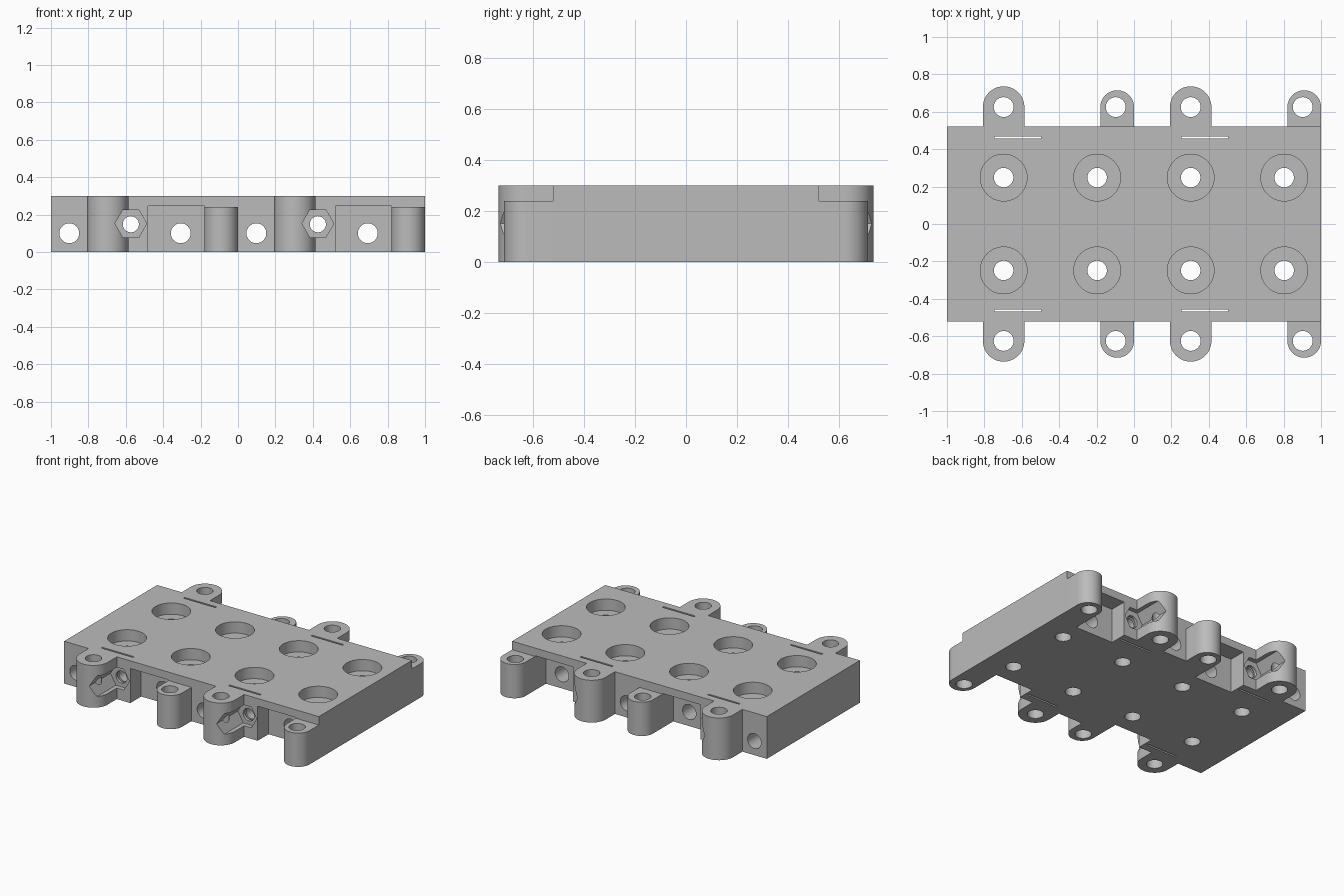
import bpy, bmesh, math
from mathutils import Matrix, Vector

cube = bpy.data.objects.get("Cube")
if cube:
    bpy.data.objects.remove(cube, do_unlink=True)

grey = bpy.data.materials.new("mid grey")
grey.use_nodes = True
COLOUR = (0.5, 0.5, 0.5, 1)
grey.diffuse_color = COLOUR
grey.node_tree.nodes["Principled BSDF"].inputs["Base Color"].default_value = COLOUR

HEIGHT, HALF_Y, LUG_Y = 0.3, 0.522, 0.625


def make(name, bm):
    bmesh.ops.recalc_face_normals(bm, faces=bm.faces)
    mesh = bpy.data.meshes.new(name)
    bm.to_mesh(mesh)
    bm.free()
    mesh.materials.append(grey)
    obj = bpy.data.objects.new(name, mesh)
    bpy.context.collection.objects.link(obj)
    return obj


def box(name, x0, x1, y0, y1, z0, z1):
    bm = bmesh.new()
    size = (x1 - x0, y1 - y0, z1 - z0)
    mid = Vector((x0 + x1, y0 + y1, z0 + z1)) / 2
    bmesh.ops.create_cube(bm, size=1, matrix=Matrix.Translation(mid) @ Matrix.Diagonal((*size, 1)))
    return make(name, bm)


def prism(name, centre, radius, length, sides=48, along_y=False, turn=0):
    bm = bmesh.new()
    m = Matrix.Translation(centre)
    if along_y:
        m = m @ Matrix.Rotation(math.pi / 2, 4, "X")
    m = m @ Matrix.Rotation(turn, 4, "Z")
    bmesh.ops.create_cone(bm, cap_ends=True, segments=sides, radius1=radius,
                          radius2=radius, depth=length, matrix=m)
    return make(name, bm)


def lug(name, x, radius, side, height):
    """Round-ended tab reaching out from a long side of the block."""
    bm = bmesh.new()
    n = 24
    outline = [(x + radius, 0.5), *[(x + radius * math.cos(math.pi * i / n),
               LUG_Y + radius * math.sin(math.pi * i / n)) for i in range(n + 1)],
               (x - radius, 0.5)]
    face = bm.faces.new([bm.verts.new((px, side * py, 0)) for px, py in outline])
    top = bmesh.ops.extrude_face_region(bm, geom=[face])["geom"]
    bmesh.ops.translate(bm, vec=(0, 0, height),
                        verts=[v for v in top if isinstance(v, bmesh.types.BMVert)])
    return make(name, bm)


body = box("mounting_block", -1, 1, -HALF_Y, HALF_Y, 0, HEIGHT)


def combine(tool, operation):
    tool.hide_render = True
    mod = body.modifiers.new("combine", "BOOLEAN")
    mod.operation, mod.solver, mod.object = operation, "EXACT", tool
    bpy.ops.object.select_all(action="DESELECT")
    bpy.context.view_layer.objects.active = body
    body.select_set(True)
    bpy.ops.object.modifier_apply(modifier=mod.name)
    bpy.data.objects.remove(tool, do_unlink=True)


def cut(tool):
    combine(tool, "DIFFERENCE")


# The same layout repeats on both halves of the length and both long sides
for start in (-1, 0):
    for side in (-1, 1):
        # Recess under the top plate
        ys = sorted((side * 0.4, side * 0.6))
        cut(box("recess", start + 0.52, start + 0.82, *ys, -0.1, 0.245))
        # Tall and short lugs
        combine(lug("tall_lug", start + 0.303, 0.111, side, HEIGHT), "UNION")
        combine(lug("short_lug", start + 0.91, 0.09, side, 0.24), "UNION")
        for x in (0.303, 0.902):
            cut(prism("lug_hole", (start + x, side * LUG_Y, 0.15), 0.053, 1))
        # Hexagonal nut pocket and the thin slot behind it
        cut(prism("nut_pocket", (start + 0.427, side * 0.69, 0.152), 0.085, 0.4, 6,
                  along_y=True, turn=math.pi / 6))
        ys = sorted((side * 0.456, side * 0.469))
        cut(box("thin_slot", start + 0.253, start + 0.503, *ys, -0.1, 0.4))
        # Counterbored vertical holes
        for x in (0.303, 0.803):
            cut(prism("counterbore", (start + x, side * 0.248, 0.42), 0.125, 0.4))
            cut(prism("bolt_hole", (start + x, side * 0.248, 0.15), 0.052, 1))
    # Long holes running front to back
    for x, z, r in ((0.098, 0.1, 0.053), (0.694, 0.1, 0.053), (0.427, 0.148, 0.043)):
        cut(prism("cross_hole", (start + x, 0, z), r, 2, along_y=True))

# Hexagons must keep flat sides, so only shallow angles are smoothed
bpy.ops.object.shade_smooth_by_angle(angle=math.radians(30))
